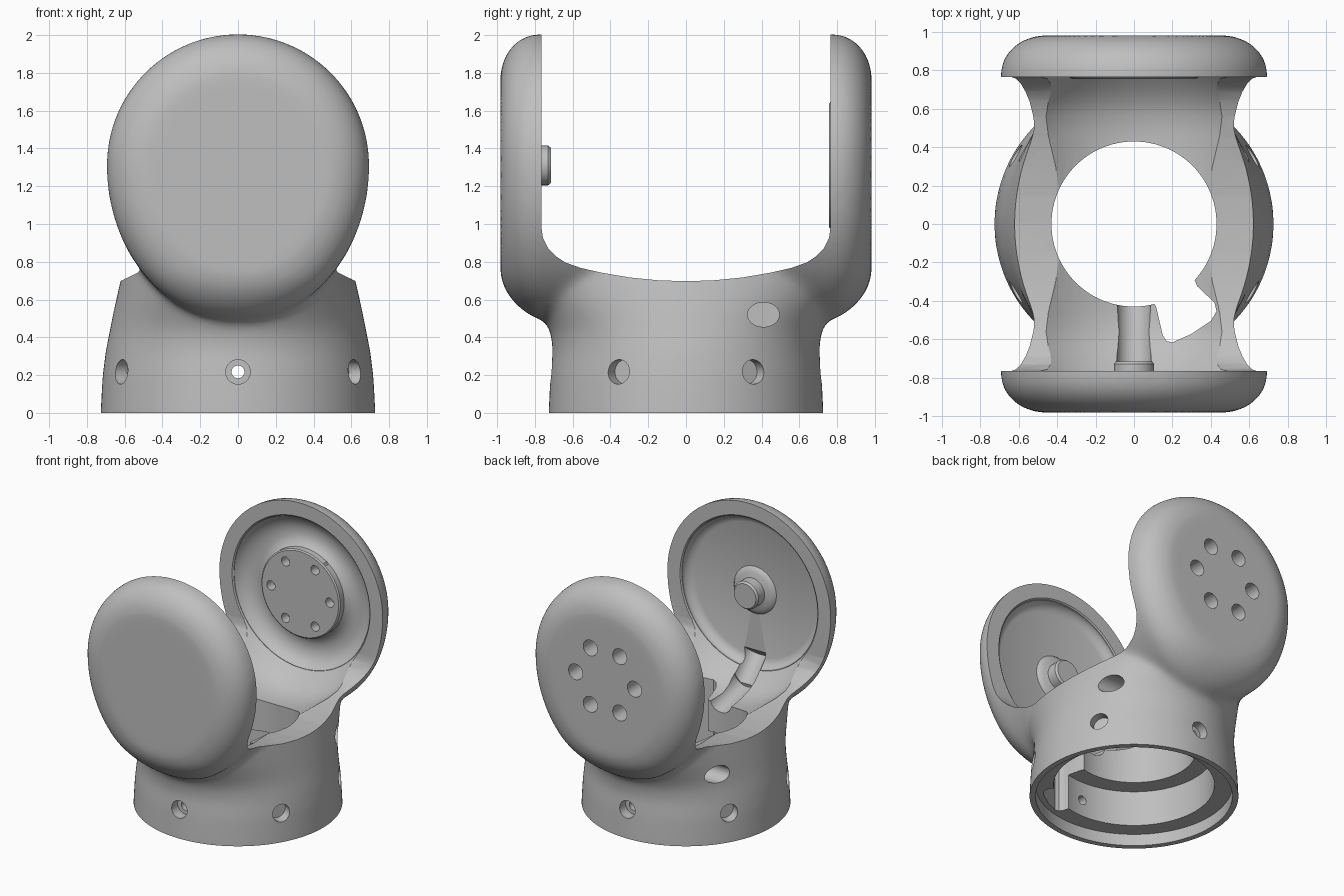
import bpy, bmesh, math
from mathutils import Matrix, Vector

if "Cube" in bpy.data.objects:
    bpy.data.objects.remove(bpy.data.objects["Cube"], do_unlink=True)

PIVOT = 1.31
grey = bpy.data.materials.new("plain_grey")
grey.use_nodes = True
colour = (0.52, 0.52, 0.52, 1)
grey.diffuse_color = colour
grey.node_tree.nodes["Principled BSDF"].inputs["Base Color"].default_value = colour
UP = Matrix.Identity(4)


def finish(name, bm, matrix=UP):
    bmesh.ops.remove_doubles(bm, verts=bm.verts, dist=1e-5)
    bm.transform(matrix)
    bmesh.ops.recalc_face_normals(bm, faces=bm.faces)
    mesh = bpy.data.meshes.new(name)
    bm.to_mesh(mesh)
    bm.free()
    mesh.materials.append(grey)
    obj = bpy.data.objects.new(name, mesh)
    bpy.context.collection.objects.link(obj)
    return obj


def lathe(name, profile, matrix=UP, closed=False, steps=96):
    """Revolve (radius, height) points about the local z axis."""
    bm = bmesh.new()
    vs = [bm.verts.new((r, 0, h)) for r, h in profile]
    pairs = list(zip(vs, vs[1:])) + ([(vs[-1], vs[0])] if closed else [])
    edges = [bm.edges.new(p) for p in pairs]
    bmesh.ops.spin(bm, geom=vs + edges, cent=(0, 0, 0), axis=(0, 0, 1),
                   angle=math.tau, steps=steps)
    return finish(name, bm, matrix)


def mirrored(half):
    """Complete a lathe profile with its reflection across height 0."""
    return half + [(r, -h) for r, h in reversed(half)]


def rod(name, start, end, radius):
    a, b = Vector(start), Vector(end)
    turn = Vector((0, 0, 1)).rotation_difference(b - a).to_matrix().to_4x4()
    n = (b - a).length
    return lathe(name, [(0, 0), (radius, 0), (radius, n), (0, n)],
                 Matrix.Translation(a) @ turn, steps=32)


def prism(name, outline, low, high, matrix=UP):
    bm = bmesh.new()
    face = bm.faces.new([bm.verts.new((x, y, low)) for x, y in outline])
    out = bmesh.ops.extrude_face_region(bm, geom=[face])
    tops = [v for v in out["geom"] if isinstance(v, bmesh.types.BMVert)]
    bmesh.ops.translate(bm, verts=tops, vec=(0, 0, high - low))
    return finish(name, bm, matrix)


def apply_all(obj):
    deps = bpy.context.evaluated_depsgraph_get()
    mesh = bpy.data.meshes.new_from_object(obj.evaluated_get(deps))
    obj.modifiers.clear()
    obj.data = mesh


def combine(target, other, operation='DIFFERENCE', solver='MANIFOLD'):
    mod = target.modifiers.new("combine", 'BOOLEAN')
    mod.operation, mod.solver, mod.object = operation, solver, other
    apply_all(target)
    bpy.data.objects.remove(other, do_unlink=True)


def facing(side):
    """Local z points to the back (1) or the front (-1), at the pivot."""
    return Matrix.Translation((0, 0, PIVOT)) @ Matrix.Rotation(-side * math.pi / 2, 4, 'X')


# Base: elliptical sections that spread towards the two arms
bm = bmesh.new()
levels = [(-.2, .728, .728), (0, .728, .728), (.2, .717, .718), (.33, .7, .705),
          (.42, .682, .716), (.48, .67, .742), (.54, .658, .78), (.6, .645, .82),
          (.7, .622, .88), (.8, .597, .91), (.95, .56, .91)]
rings = []
for z, rx, ry in levels:
    angles = [math.tau * i / 96 for i in range(96)]
    rings.append([bm.verts.new((rx * math.cos(a), ry * math.sin(a), z)) for a in angles])
for lo, hi in zip(rings, rings[1:]):
    for i in range(96):
        j = (i + 1) % 96
        bm.faces.new((lo[i], lo[j], hi[j], hi[i]))
bm.faces.new(rings[0])
bm.faces.new(rings[-1])
yoke = finish("yoke", bm)

# Round-edged drum that becomes both arms, longer and drawn in at the bottom
arc = [math.pi / 2 * i / 12 for i in range(13)]
half = [(.46 + .235 * math.sin(a), .78 + .203 * math.cos(a)) for a in arc]
drum = lathe("drum", mirrored([(0, .983)] + half), facing(1))
for v in drum.data.vertices:
    if v.co.z < PIVOT:
        v.co.z = PIVOT + (v.co.z - PIVOT) * 1.19
        v.co.y *= 1 - 1.1 * max(0, .75 - v.co.z) ** 2
combine(yoke, drum, 'UNION')

# Blend base and drum into one soft shell
remesh = yoke.modifiers.new("blend", 'REMESH')
remesh.mode, remesh.voxel_size = 'VOXEL', 0.02
soft = yoke.modifiers.new("soften", 'SMOOTH')
soft.factor, soft.iterations = 0.5, 20
apply_all(yoke)

# Flat foot and saddle opening between the arms
combine(yoke, prism("foot_cut", [(-2, -2), (2, -2), (2, 2), (-2, 2)], -1, 0))
saddle = [(0, .697), (.15, .702), (.3, .717), (.45, .743), (.56, .768), (.64, .797),
          (.69, .83), (.73, .872), (.757, .925), (.765, .98), (.765, 2.3)]
outline = [(-y, z) for y, z in reversed(saddle[1:])] + saddle
along_x = Matrix(((0, 0, 1, 0), (1, 0, 0, 0), (0, 1, 0, 0), (0, 0, 0, 1)))
combine(yoke, prism("saddle_cut", outline, -1.5, 1.5, along_x))

# Barrel-shaped clearance about the pivot, sunk into the saddle floor
barrel = [(0, .774), (.578, .774), (.6, .75), (.635, .705), (.68, .64), (.71, .56),
          (.72, .46)]
combine(yoke, lathe("barrel_cut", mirrored(barrel), facing(1)))

# Stepped bore through the base
combine(yoke, lathe("bore_cut", [(0, -.3), (.685, -.3), (.685, .09), (.56, .09),
                                 (.56, .36), (.43, .36), (.43, 1.2), (0, 1.2)]))

# Cable slot, and a groove that climbs the front arm
slot = [(.08, -.38), (.115, -.43), (.15, -.58), (.17, -.61), (.2, -.617), (.3, -.572),
        (.4, -.505), (.43, -.455), (.42, -.41), (.33, -.325), (.315, -.29), (.2, -.2)]
combine(yoke, prism("slot_cut", slot, -.2, 1.1))
combine(yoke, rod("groove_cut", (0, -.36, .6), (0, -.72, .69), .09))
combine(yoke, rod("groove_rise_cut", (0, -.68, .68), (0, -.84, .85), .09))

# Front arm dish
combine(yoke, lathe("dish_cut", [(0, .71), (.56, .71), (.575, .776), (.57, .80),
                                 (.545, .828), (.51, .84), (0, .84)], facing(-1)))

# Back arm ring groove around its raised mounting plate
combine(yoke, lathe("ring_cut", [(.335, .71), (.56, .71), (.576, .776), (.565, .797),
                                 (.53, .832), (.47, .855), (.41, .855), (.36, .838),
                                 (.335, .81)], facing(1), closed=True))
combine(yoke, lathe("plate", [(0, .756), (.325, .756), (.335, .764), (.335, .9), (0, .9)],
                    facing(1)), 'UNION')

# Oval side ports
for side in (-1, 1):
    port = rod("port_cut", (side * .3, .41, .52), (side * .9, .41, .52), .065)
    for v in port.data.vertices:
        v.co.y = .41 + (v.co.y - .41) * 1.3
    combine(yoke, port)

# Six stepped screw holes around the foot, then six through the back arm
turns = [math.tau * i / 6 for i in range(6)]
for a in turns:
    d = Vector((math.sin(a), -math.cos(a), 0))
    lift = Vector((0, 0, .217))
    combine(yoke, rod("foot_hole", d * .4 + lift, d * .9 + lift, .034))
    combine(yoke, rod("foot_head_hole", d * .64 + lift, d * .9 + lift, .065))
for a in turns:
    spot = Matrix.Translation((.25 * math.cos(a), .25 * math.sin(a), 0))
    combine(yoke, lathe("plate_hole", [(0, .7), (.035, .7), (.035, .83), (.06, .83),
                                       (.06, 1.1), (0, 1.1)], facing(1) @ spot, steps=32),
            solver='EXACT')

# Pivot pin with its collar
pin = lathe("pivot_pin", [(0, .9), (.18, .9), (.18, .84), (.165, .823), (.14, .815),
                          (.105, .805), (.105, .73), (.093, .715), (0, .715)],
            facing(-1), steps=64)

bpy.ops.object.select_all(action='DESELECT')
for obj in (yoke, pin):
    obj.select_set(True)
bpy.context.view_layer.objects.active = yoke
bpy.ops.object.shade_smooth_by_angle(angle=math.radians(32))
